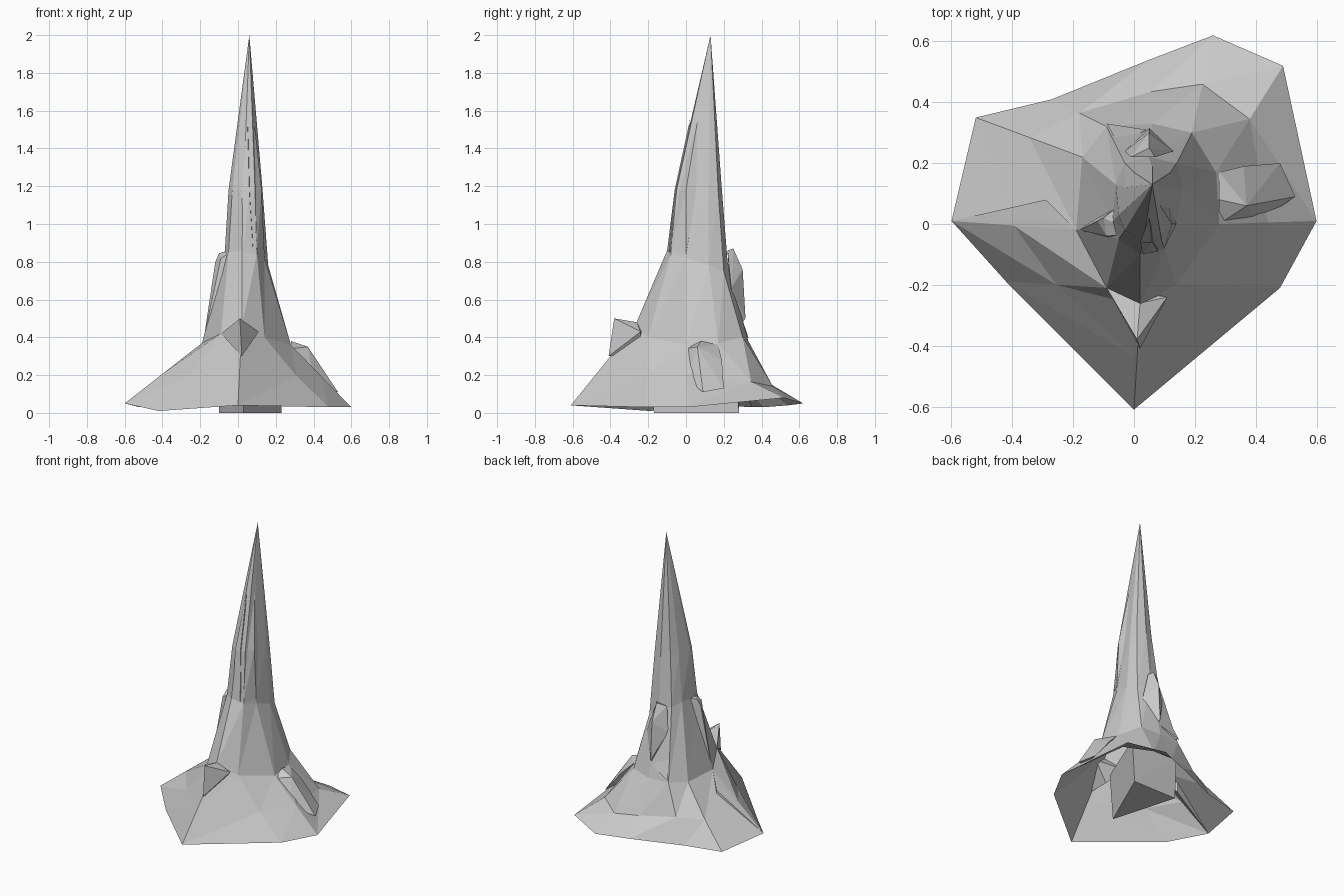
import bpy, bmesh
from mathutils import Vector


def finish(name, bm):
    bmesh.ops.recalc_face_normals(bm, faces=bm.faces)
    mesh = bpy.data.meshes.new(name)
    bm.to_mesh(mesh)
    bm.free()
    obj = bpy.data.objects.new(name, mesh)
    bpy.context.collection.objects.link(obj)
    return obj


def rock(name, points):
    """Faceted chunk of stone: convex hull of a few points."""
    bm = bmesh.new()
    for p in points:
        bm.verts.new(p)
    res = bmesh.ops.convex_hull(bm, input=bm.verts)
    junk = [g for g in res["geom_interior"] if isinstance(g, bmesh.types.BMVert)]
    bmesh.ops.delete(bm, geom=junk, context="VERTS")
    return finish(name, bm)


def loft(name, rings, tip):
    """Triangulated skin through rings of equal count, closed at a tip."""
    bm = bmesh.new()
    rows = [[bm.verts.new(p) for p in r] for r in rings]
    n = len(rows[0])
    for a, b in zip(rows, rows[1:]):
        for i in range(n):
            j = (i + 1) % n
            bm.faces.new((a[i], a[j], b[j]))
            bm.faces.new((a[i], b[j], b[i]))
    t = bm.verts.new(tip)
    for i in range(n):
        bm.faces.new((rows[-1][i], rows[-1][(i + 1) % n], t))
    return finish(name, bm)


# Spire body: hollow flared skirt, shoulder, then needle
rim = [(-.60, .01, .05), (-.42, -.19, .01), (0, -.61, .04), (.48, -.21, .03), (.60, .01, .03),
       (.49, .52, .08), (.26, .62, .05), (.05, .54, .04), (-.27, .41, .03), (-.52, .35, .03)]
shoulder = [(-.19, -.02, .37), (-.09, -.21, .42), (.02, -.27, .46), (.14, -.20, .40), (.28, 0, .36),
            (.27, .17, .37), (.19, .30, .40), (.06, .33, .38), (-.09, .32, .38), (-.17, .22, .37)]
neck = [(-.07, .01, .85), (-.05, -.05, .85), (.02, -.10, .86), (.10, -.08, .84), (.14, 0, .82),
        (.16, .12, .78), (.14, .20, .75), (.05, .22, .80), (-.03, .20, .84), (-.06, .13, .86)]
needle = [(-.05, .03), (-.03, -.02), (.03, -.06), (.09, -.05), (.11, .02),
          (.13, .12), (.12, .17), (.06, .19), (0, .17), (-.03, .12)]
sag = [0, .02, 0, .02, 0, .06, .085, .05, .02, .02]
skirt = [Vector(a).lerp(Vector(b), .5) - Vector((0, 0, s)) for a, b, s in zip(rim, shoulder, sag)]
loft("spire", [rim, skirt, shoulder, neck, [(x, y, 1.18) for x, y in needle]], (.06, .13, 2))

# Wedge-shaped core standing on the ground under the hollow skirt
rock("core_foot", [(.03, -.17, 0), (.23, .28, 0), (-.10, .28, 0),
                   (.03, -.20, .33), (.24, .27, .30), (-.11, .28, .30)])

# Outcrops around the shoulder
rock("front_outcrop", [(.01, -.38, .50), (.02, -.41, .30), (-.09, -.21, .42),
                       (.11, -.24, .43), (.02, -.26, .48), (.02, -.25, .30)])
rock("right_outcrop", [(.28, 0, .34), (.28, .08, .38), (.37, .06, .35), (.28, .17, .36),
                       (.36, .19, .28), (.48, .20, .13), (.53, .09, .11), (.40, .00, .18)])
rock("left_outcrop", [(-.12, .01, .80), (-.10, .02, .845), (-.09, -.04, .82), (.01, -.03, .875),
                      (-.05, .06, .86), (-.135, .01, .60), (-.18, -.02, .40), (-.07, -.05, .60)])
rock("back_outcrop", [(.05, .25, .87), (-.01, .22, .85), (.07, .22, .86), (.05, .30, .76),
                      (-.03, .24, .68), (.13, .24, .66), (.05, .315, .50), (.06, .25, .43)])
rock("back_left_outcrop", [(-.09, .33, .40), (-.05, .26, .58), (.04, .31, .46), (0, .25, .40)])
rock("left_ridge", [(-.60, .01, .05), (-.29, .08, .29), (-.19, -.02, .37),
                    (-.28, .02, .30), (-.29, .08, .20)])

# Thin shards clinging to the needle
rock("right_shard", [(.08, -.05, 1.18), (.125, 0, 1.18), (.115, .06, 1.19), (.08, .07, 1.60),
                     (.10, -.08, .86), (.14, 0, .84), (.09, .02, .85)])
rock("front_shard", [(.02, -.06, 1.18), (.06, -.06, 1.18), (.05, .02, 1.55),
                     (.03, -.10, .86), (.08, -.09, .85), (.05, 0, .90)])
